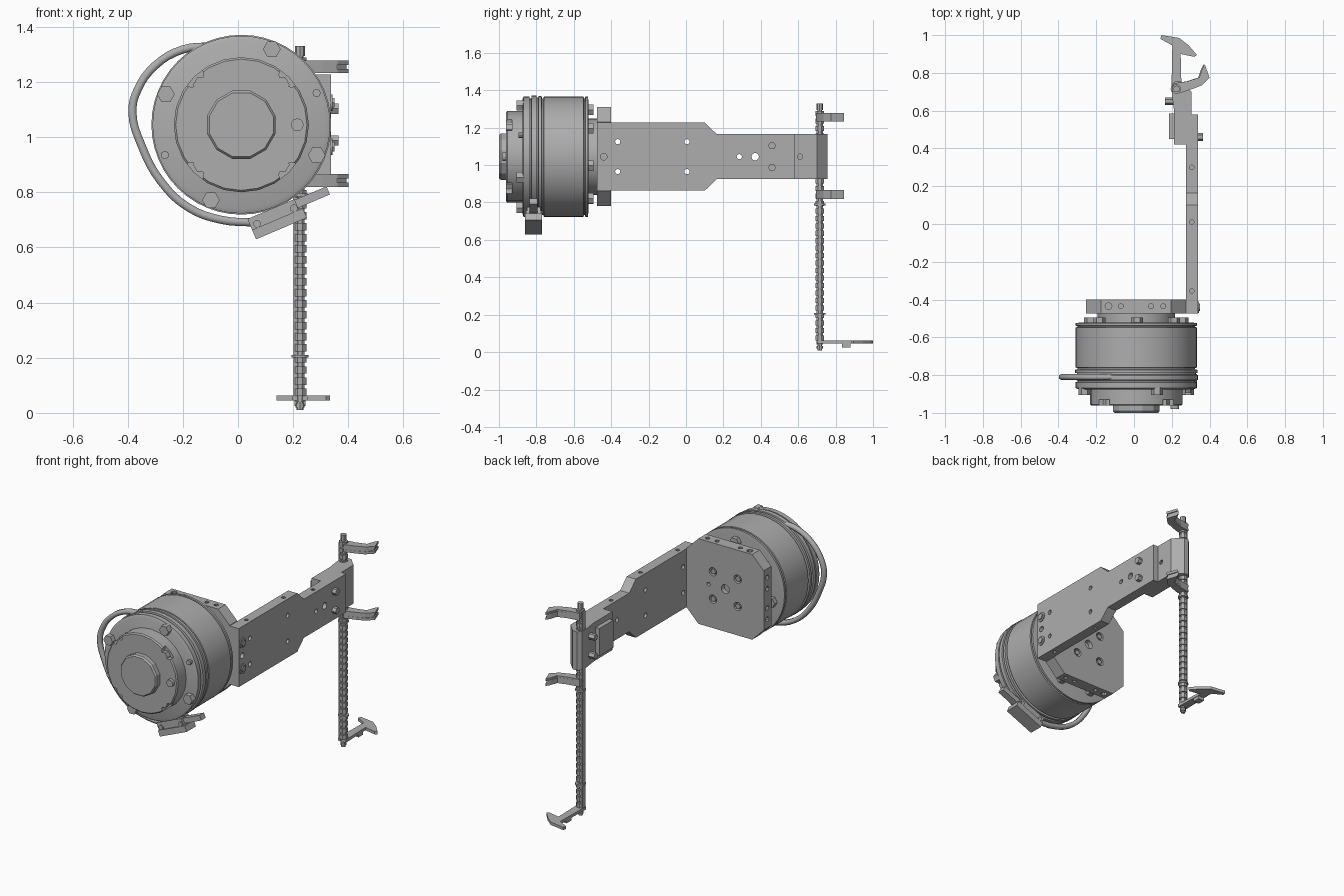
import bpy, bmesh, math
from mathutils import Matrix, Vector

if "Cube" in bpy.data.objects:
    bpy.data.objects.remove(bpy.data.objects["Cube"])

grey = bpy.data.materials.new("machined_grey")
grey.use_nodes = True
COLOUR = (0.42, 0.42, 0.42, 1)
grey.diffuse_color = COLOUR
grey.node_tree.nodes["Principled BSDF"].inputs["Base Color"].default_value = COLOUR

CX, CZ = 0.012, 1.045      # drum axis
RX, RY = 0.225, 0.715      # rod axis


def finish(name, bm, smooth=False):
    bmesh.ops.recalc_face_normals(bm, faces=bm.faces)
    me = bpy.data.meshes.new(name)
    bm.to_mesh(me)
    bm.free()
    ob = bpy.data.objects.new(name, me)
    bpy.context.collection.objects.link(ob)
    me.materials.append(grey)
    if smooth:
        bpy.ops.object.select_all(action="DESELECT")
        ob.select_set(True)
        bpy.context.view_layer.objects.active = ob
        bpy.ops.object.shade_smooth_by_angle(angle=math.radians(30))
    return ob


def place(axis, a, b, h):
    return {"x": (h, a, b), "y": (a, h, b), "z": (a, b, h)}[axis]


def add_prism(bm, pts, axis, lo, hi):
    low = [bm.verts.new(place(axis, a, b, lo)) for a, b in pts]
    top = [bm.verts.new(place(axis, a, b, hi)) for a, b in pts]
    bm.faces.new(low)
    bm.faces.new(top)
    for i in range(len(pts)):
        j = (i + 1) % len(pts)
        bm.faces.new((low[i], low[j], top[j], top[i]))


def prism(name, pts, axis, lo, hi, smooth=False):
    bm = bmesh.new()
    add_prism(bm, pts, axis, lo, hi)
    return finish(name, bm, smooth)


def ngon(a, b, r, n=6, turn=0.0):
    return [(a + r * math.cos(turn + math.tau * i / n),
             b + r * math.sin(turn + math.tau * i / n)) for i in range(n)]


def rect(a0, a1, b0, b1):
    return [(a0, b0), (a1, b0), (a1, b1), (a0, b1)]


def group(name, spots, axis, lo, hi, n=6, turn=0.0):
    """Several round or hexagonal prisms in one object; spots are (a, b, radius)."""
    bm = bmesh.new()
    for a, b, r in spots:
        add_prism(bm, ngon(a, b, r, n, turn), axis, lo, hi)
    return finish(name, bm)


def lathe(name, profile, n, smooth=True, turn=0.0):
    """Spin (radius, y) points about the drum axis."""
    bm = bmesh.new()
    rings = [[bm.verts.new((a, y, b)) for a, b in ngon(CX, CZ, r, n, turn)] for r, y in profile]
    for p, q in zip(rings, rings[1:]):
        for i in range(n):
            j = (i + 1) % n
            bm.faces.new((p[i], p[j], q[j], q[i]))
    bm.faces.new(rings[0])
    bm.faces.new(rings[-1])
    return finish(name, bm, smooth)


def cut(ob, cutter):
    cutter.hide_render = True
    mod = ob.modifiers.new("holes", "BOOLEAN")
    mod.operation, mod.solver, mod.object = "DIFFERENCE", "EXACT", cutter
    deps = bpy.context.evaluated_depsgraph_get()
    ob.data = bpy.data.meshes.new_from_object(ob.evaluated_get(deps))
    ob.modifiers.clear()
    bpy.data.objects.remove(cutter)


# Drum: grooved body, stepped front disc and hub
lathe("drum_body", [(0.305, -0.875), (0.322, -0.868), (0.322, -0.838), (0.31, -0.836),
                    (0.31, -0.828), (0.326, -0.826), (0.326, -0.80), (0.315, -0.798),
                    (0.315, -0.79), (0.325, -0.788), (0.325, -0.772), (0.312, -0.77),
                    (0.312, -0.762), (0.322, -0.76), (0.322, -0.548), (0.312, -0.546),
                    (0.312, -0.54), (0.322, -0.538), (0.322, -0.525), (0.30, -0.522)], 48)
front = lathe("front_disc", [(0.245, -0.87), (0.245, -0.955), (0.238, -0.962)], 24)
lathe("hub", [(0.128, -0.96), (0.128, -0.99), (0.12, -1.0)], 12, False, math.pi / 12)
lathe("rear_boss", [(0.205, -0.53), (0.205, -0.47)], 24)

corners = [(CX + sx * 0.145, CZ + sz * 0.145) for sx in (-1, 1) for sz in (-1, 1)]
cut(front, group("pocket_cutter", [(x + (x - CX) * 0.25, z + (z - CZ) * 0.25, 0.045)
                                   for x, z in corners], "y", -0.98, -0.93, 12))
group("front_disc_bolts", [(x, z, 0.03) for x, z in corners], "y", -0.962, -0.92)

# Flange bolts at quarter turns
spots = []
for k in range(4):
    t = math.radians(68 + 90 * k)
    spots.append((CX + 0.295 * math.cos(t), CZ + 0.295 * math.sin(t), 0.032))
group("flange_bolts", spots, "y", -0.905, -0.865)
group("flange_pins", [(0.285, 1.16, 0.015), (-0.265, 0.935, 0.015)], "y", -0.895, -0.865, 8)
group("locating_pin", [(0.215, CZ, 0.023)], "y", -0.98, -0.95, 12)
group("rear_bolts", [(CX + 0.25 * math.cos(t), CZ + 0.25 * math.sin(t), 0.032)
                     for t in [math.radians(37 + 52 * k) for k in range(7)]], "y", -0.53, -0.495)

# Octagonal mounting plate
W, C = 0.265, 0.08
plate_pts = [(-W, -W + C), (-W + C, -W), (W - C, -W), (W, -W + C),
             (W, W - C), (W - C, W), (-W + C, W), (-W, W - C)]
plate = prism("mounting_plate", [(0.01 + a, CZ + b) for a, b in plate_pts], "y", -0.475, -0.40)
near = [(0.01 + sx * 0.085, CZ + sz * 0.085) for sx in (-1, 1) for sz in (-1, 1)]
cut(plate, group("plate_bore_cutter", [(x, z, 0.026) for x, z in near] +
                 [(0.01, CZ, 0.028), (0.125, CZ, 0.012)], "y", -0.43, -0.38, 12))
group("plate_screws", [(x, z, 0.017) for x, z in near], "y", -0.45, -0.402)
edge = [(-0.135, -0.435, 0.018), (-0.07, -0.435, 0.013), (0.09, -0.435, 0.013), (0.155, -0.435, 0.013)]
for lo, hi in ((CZ + W - 0.03, CZ + W + 0.03), (CZ - W - 0.03, CZ - W + 0.03)):
    cut(plate, group("edge_cutter", edge, "z", lo, hi, 10))
cut(plate, group("side_cutter", [(-0.435, CZ + d, 0.015) for d in (-0.13, -0.06, 0.06, 0.13)],
                 "x", -0.3, -0.23, 10))

# Side arm, stepped profile
half = [(-0.475, 0.182), (0.1, 0.182), (0.165, 0.12), (0.58, 0.12)]
arm = prism("side_arm", [(y, CZ - h) for y, h in half] + [(y, CZ + h) for y, h in reversed(half)],
            "x", 0.275, 0.338)
holes = [(y, CZ + d, 0.014) for y in (-0.365, 0.005) for d in (-0.08, 0.08)]
holes += [(0.285, CZ, 0.014), (0.37, CZ, 0.02)]
cut(arm, group("arm_hole_cutter", holes, "x", 0.25, 0.36, 12))
cut(arm, group("arm_pit_cutter", [(-0.44, CZ, 0.018)], "x", 0.31, 0.36, 12))
for z in (CZ + 0.182, CZ - 0.182):
    cut(arm, group("arm_edge_cutter", [(0.306, y, 0.012) for y in (-0.355, 0.01)],
                   "z", z - 0.03, z + 0.03, 10))
cut(arm, group("arm_edge_cutter", [(0.306, 0.3, 0.012)], "z", CZ + 0.09, CZ + 0.15, 10))
group("arm_washers", [(-0.44, CZ + d, 0.03) for d in (-0.08, 0.08)], "x", 0.33, 0.343, 16)
group("arm_bolts", [(-0.44, CZ + d, 0.02) for d in (-0.08, 0.08)], "x", 0.33, 0.35)
group("end_bolts", [(0.46, CZ + d, 0.021) for d in (-0.058, 0.058)], "x", 0.33, 0.364)

# Clamp block holding the rod
block = prism("rod_clamp", [(0.275, 0.42), (0.212, 0.42), (0.212, 0.6), (0.2, 0.69), (0.2, 0.738),
                            (0.22, 0.757), (0.25, 0.757), (0.305, 0.7), (0.305, 0.58), (0.275, 0.58)],
              "z", 0.925, 1.165)
cut(block, group("clamp_hole_cutter", [(0.61, CZ, 0.014)], "x", 0.29, 0.33, 10))
prism("backing_plate", rect(0.45, 0.585, 0.96, 1.13), "x", 0.185, 0.215)
group("clamp_bolts", [(0.65, CZ + d, 0.02) for d in (-0.058, 0.058)], "x", 0.165, 0.215)

# Notched rod with plain tips and collars
bm = bmesh.new()
add_prism(bm, ngon(RX, RY, 0.018, 8, math.pi / 8), "z", 0.04, 1.28)
add_prism(bm, rect(0.202, 0.222, RY - 0.014, RY + 0.014), "z", 0.06, 1.28)
add_prism(bm, ngon(RX, RY, 0.013, 8), "z", 0.01, 1.31)
add_prism(bm, ngon(RX, RY, 0.017, 8), "z", 0.02, 0.034)
add_prism(bm, ngon(RX, RY, 0.018, 8), "z", 1.295, 1.33)
for k in range(31):
    z = 0.062 + 0.04 * k
    add_prism(bm, ngon(RX, RY, 0.025, 8, math.pi / 8), "z", z, z + 0.027)
for z in (0.2, 0.785):
    add_prism(bm, ngon(RX, RY, 0.031, 12), "z", z, z + 0.01)
finish("notched_rod", bm)

# Hooks on the rod: two upper claws and one lower foot
claw = [(0.2, 0.70), (0.25, 0.695), (0.31, 0.715), (0.36, 0.735), (0.40, 0.775), (0.375, 0.845),
        (0.36, 0.82), (0.345, 0.775), (0.28, 0.755), (0.21, 0.745)]
for name, z in (("upper_claw", 1.232), ("lower_claw", 0.82)):
    prism(name, claw, "z", z, z + 0.016)
    prism(name + "_top", claw, "z", z + 0.03, z + 0.046)
    prism(name + "_web", [(RX + (x - RX) * 0.96, y) for x, y in claw], "z", z + 0.01, z + 0.036)
prism("foot_hook", [(0.198, 0.70), (0.252, 0.70), (0.247, 0.90), (0.32, 0.885), (0.333, 0.895),
                    (0.29, 0.945), (0.24, 0.985), (0.145, 1.0), (0.14, 0.98), (0.203, 0.945)],
      "z", 0.045, 0.063)
prism("foot_peg", rect(0.205, 0.245, 0.835, 0.88), "z", 0.025, 0.05)

# Bent loop around the drum
curve = bpy.data.curves.new("side_loop", "CURVE")
curve.dimensions = "3D"
curve.bevel_depth, curve.bevel_resolution, curve.resolution_u = 0.017, 1, 4
path = [(-0.1, 1.33), (-0.2, 1.318), (-0.3, 1.26), (-0.365, 1.17), (-0.383, 1.09), (-0.35, 0.97),
        (-0.28, 0.84), (-0.18, 0.745), (-0.06, 0.70), (0.06, 0.69)]
spline = curve.splines.new("BEZIER")
spline.bezier_points.add(len(path) - 1)
for p, (x, z) in zip(spline.bezier_points, path):
    p.co = (x, -0.81, z)
    p.handle_left_type = p.handle_right_type = "AUTO"
curve.use_fill_caps = True
curve.materials.append(grey)
loop = bpy.data.objects.new("side_loop", curve)
bpy.context.collection.objects.link(loop)

# Toggle latch below the drum, tilted
tilt = Matrix.Translation(Vector((0.14, -0.815, 0.71))) @ Matrix.Rotation(math.radians(-23), 4, "Y")
for name, box, depth in (("latch_base", rect(-0.1, 0.1, -0.045, -0.008), 0.045),
                         ("latch_body", rect(-0.1, 0.085, -0.01, 0.035), 0.036),
                         ("latch_lever", rect(0.02, 0.21, 0.0, 0.032), 0.022)):
    latch = prism(name, box, "y", -depth, depth)
    latch.data.transform(tilt)
pins = group("latch_pins", [(-0.075, 0.005, 0.014), (0.07, 0.005, 0.014)], "y", -0.045, 0.045, 8)
pins.data.transform(tilt)
